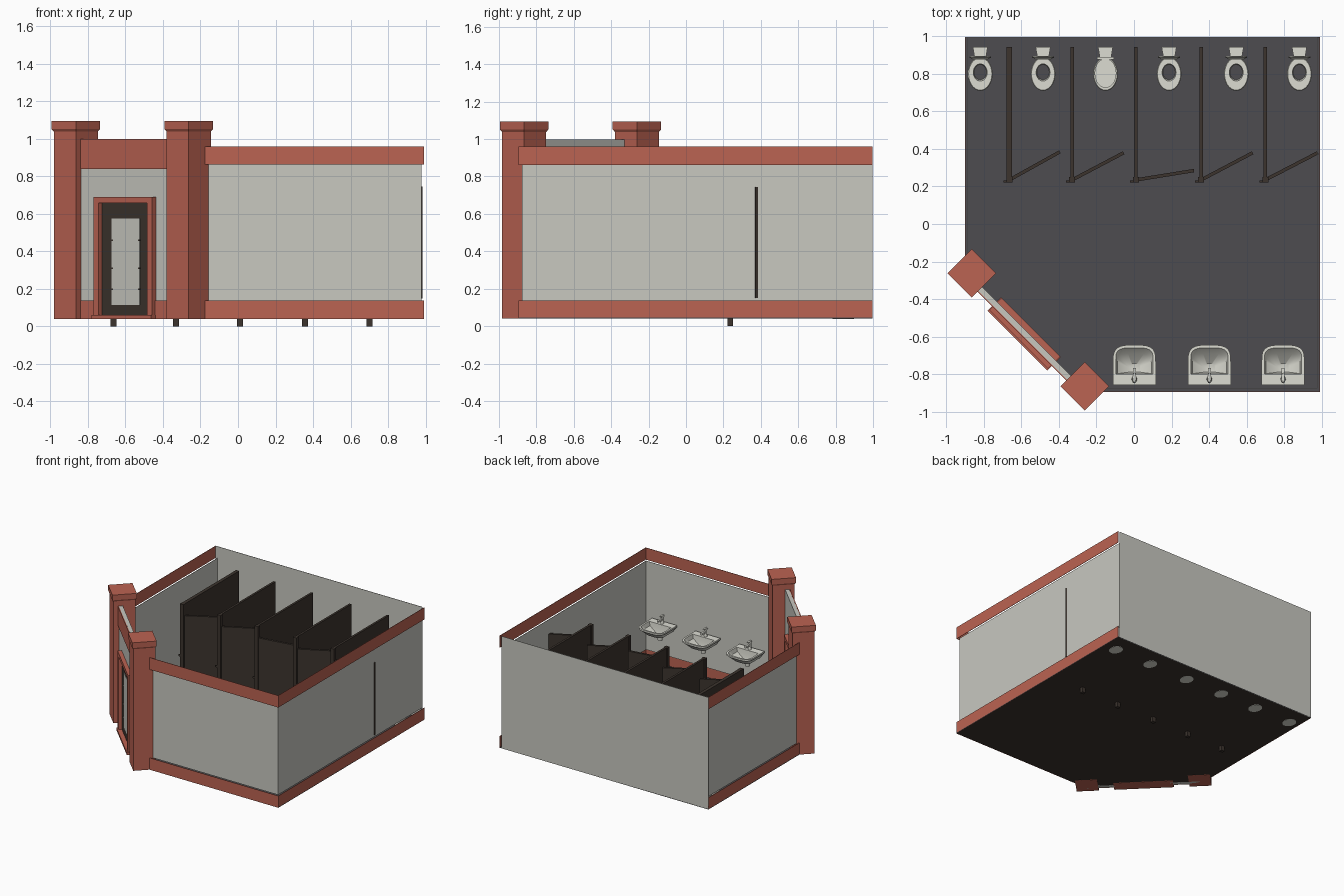
import bpy, bmesh, math
from mathutils import Matrix, Vector

if "Cube" in bpy.data.objects:
    bpy.data.objects.remove(bpy.data.objects["Cube"])


def mat(name, r, g, b):
    m = bpy.data.materials.new(name)
    m.diffuse_color = (r, g, b, 1)
    m.use_nodes = True
    m.node_tree.nodes["Principled BSDF"].inputs["Base Color"].default_value = m.diffuse_color
    return m


RED = mat("brick red", 0.50, 0.125, 0.085)
WALL = mat("wall grey", 0.58, 0.58, 0.53)
FLOOR = mat("floor slate", 0.075, 0.073, 0.08)
BROWN = mat("dark brown", 0.045, 0.034, 0.027)
PORC = mat("porcelain", 0.72, 0.72, 0.65)


def finish(name, bm, mats, smooth=False):
    bmesh.ops.recalc_face_normals(bm, faces=bm.faces)
    me = bpy.data.meshes.new(name)
    bm.to_mesh(me)
    bm.free()
    for m in mats:
        me.materials.append(m)
    if smooth:
        me.shade_smooth()
        me.set_sharp_from_angle(angle=math.radians(35))
    ob = bpy.data.objects.new(name, me)
    bpy.context.collection.objects.link(ob)
    return ob


def box(name, x0, x1, y0, y1, z0, z1, m, M=Matrix()):
    bm = bmesh.new()
    bmesh.ops.create_cube(bm, size=1)
    for v in bm.verts:
        v.co = M @ Vector((x0 + (v.co.x + .5) * (x1 - x0),
                           y0 + (v.co.y + .5) * (y1 - y0),
                           z0 + (v.co.z + .5) * (z1 - z0)))
    return finish(name, bm, [m])


def loft(name, rings, m, M=Matrix(), smooth=True):
    """Skin equal-length point rings and cap both ends."""
    bm = bmesh.new()
    vs = [[bm.verts.new(M @ Vector(p)) for p in r] for r in rings]
    n = len(vs[0])
    for a, b in zip(vs, vs[1:]):
        for i in range(n):
            bm.faces.new((a[i], a[(i + 1) % n], b[(i + 1) % n], b[i]))
    bm.faces.new(vs[0])
    bm.faces.new(vs[-1])
    return finish(name, bm, [m], smooth)


def oval(rx, ry, cy, z, n=28):
    return [(rx * math.cos(2 * math.pi * i / n),
             cy + ry * math.sin(2 * math.pi * i / n), z) for i in range(n)]


def square(h, z, cx=0, cy=0):
    return [(cx + h, cy + h, z), (cx - h, cy + h, z),
            (cx - h, cy - h, z), (cx + h, cy - h, z)]


X0, X1, Y0, Y1 = -0.902, 0.993, -0.893, 0.998
T, IN = 0.003, 0.015

# Floor with a cut corner, dark underside
bm = bmesh.new()
outline = [(X1, Y0), (X1, Y1), (X0, Y1), (X0, -0.268), (-0.277, Y0)]
f = bm.faces.new([bm.verts.new((x, y, 0.041)) for x, y in outline])
ext = bmesh.ops.extrude_face_region(bm, geom=[f])
for v in ext["geom"]:
    if isinstance(v, bmesh.types.BMVert):
        v.co.z = 0.046
for f in bm.faces:
    f.material_index = 1 if f.calc_center_median().z < 0.042 else 0
finish("floor", bm, [FLOOR, BROWN])

# Walls, slightly inside the red skirting and top bands
box("back_wall", X0, X1 - IN, Y1 - T, Y1, 0.04, 0.96, WALL)
box("front_wall", -0.22, X1 - IN, Y0 + IN, Y0 + IN + T, 0.135, 0.863, WALL)
box("right_wall", X1 - IN - T, X1 - IN, Y0 + IN, Y1, 0.135, 0.863, WALL)
box("left_wall", X0 + IN, X0 + IN + T, -0.22, Y1, 0.135, 0.863, WALL)
for tag, z0, z1 in (("skirting", 0.04, 0.137), ("top_band", 0.862, 0.96)):
    box("front_" + tag, -0.22, X1, Y0 - T, Y0, z0, z1, RED)
    box("right_" + tag, X1 - T, X1, Y0, Y1, z0, z1, RED)
    box("left_" + tag, X0, X0 + T, -0.22, Y1, z0, z1, RED)

# Diagonal entrance: local x runs along it, local -y faces out
E = Matrix.Translation((-0.583, -0.583, 0)) @ Matrix.Rotation(-math.pi / 4, 4, 'Z')
for s in (-1, 1):
    w = sorted((s * 0.2, s * 0.43))
    box("entrance_wall_side", *w, -0.015, 0.015, 0.04, 0.69, WALL, E)
    box("entrance_skirting", *w, -0.021, -0.0152, 0.04, 0.137, RED, E)
    w = sorted((s * 0.183, s * 0.221))
    box("door_jamb", *w, -0.046, 0.046, 0.04, 0.69, RED, E)
    # Pillars with flared caps
    c = (s * 0.426, 0.027)
    loft("pillar", [square(0.083, 0.04, *c), square(0.083, 1.04, *c)], RED, E, False)
    loft("pillar_cap", [square(0.083, 1.038, *c), square(0.092, 1.052, *c),
                        square(0.092, 1.095, *c)], RED, E, False)
box("entrance_wall_top", -0.43, 0.43, -0.015, 0.015, 0.69, 0.998, WALL, E)
box("entrance_lintel", -0.43, 0.43, -0.022, -0.0152, 0.84, 0.998, RED, E)
box("door_head", -0.221, 0.221, -0.046, 0.046, 0.658, 0.69, RED, E)
box("threshold", -0.225, 0.225, -0.055, 0.046, 0.04, 0.06, RED, E)
box("entrance_door", -0.183, 0.183, -0.02, 0.02, 0.06, 0.658, BROWN, E)
box("door_window", -0.106, 0.106, -0.023, 0.023, 0.115, 0.575, WALL, E)
for s in (-1, 1):
    for z in (0.195, 0.305, 0.455):
        w = sorted((s * 0.095, s * 0.108))
        box("window_clip", *w, -0.025, 0.025, z, z + 0.008, BROWN, E)

# Toilet stalls: partition, post, latch and open door
stalls = [(-0.665, 0.27, 0.15), (-0.33, 0.275, 0.145), (0.01, 0.31, 0.05),
          (0.358, 0.275, 0.145), (0.70, 0.28, 0.145)]
for i, (x, dx, dy) in enumerate(stalls):
    h = 0.014 if i == 0 else 0.009
    box("partition", x - h, x + h, 0.235, 0.945, 0.13, 0.84, BROWN)
    box("partition_post", x - 0.016, x + 0.016, 0.222, 0.25, 0.0, 0.84, BROWN)
    box("latch", x - 0.032, x - 0.008, 0.222, 0.232, 0.405, 0.42, BROWN)
    D = Matrix.Translation((x, 0.235, 0)) @ Matrix.Rotation(math.atan2(dy, dx), 4, 'Z')
    box("stall_door", 0.015, math.hypot(dx, dy), -0.009, 0.009, 0.15, 0.745, BROWN, D)

# Toilets: bowl, water, neck and lid (one closed)
for i, x in enumerate((-0.82, -0.485, -0.152, 0.187, 0.545, 0.882)):
    P = Matrix.Translation((x, 0, 0))
    loft("toilet_bowl", [oval(0.048, 0.058, 0.84, 0.039), oval(0.04, 0.055, 0.84, 0.07),
                         oval(0.045, 0.066, 0.825, 0.11), oval(0.06, 0.083, 0.803, 0.165),
                         oval(0.062, 0.088, 0.80, 0.185), oval(0.066, 0.09, 0.80, 0.188),
                         oval(0.066, 0.09, 0.80, 0.197), oval(0.062, 0.086, 0.80, 0.201),
                         oval(0.037, 0.046, 0.808, 0.201), oval(0.033, 0.04, 0.81, 0.17)], PORC, P)
    loft("toilet_water", [oval(0.034, 0.041, 0.81, 0.171), oval(0.034, 0.041, 0.81, 0.175)], FLOOR, P)
    loft("toilet_neck", [[(-0.04, 0.945, z), (0.04, 0.945, z), (0.027, 0.87, z), (-0.027, 0.87, z)]
                         for z in (0.1, 0.195)], PORC, P, False)
    lid = [oval(0.058, 0.078, -0.078, 0), oval(0.058, 0.078, -0.078, 0.007)]
    tilt = 0 if i == 2 else -math.radians(93)
    L = P @ Matrix.Translation((0, 0.882, 0.202)) @ Matrix.Rotation(tilt, 4, 'X')
    loft("toilet_lid", lid, PORC, L)
    box("lid_hinge", -0.045, 0.045, 0.876, 0.89, 0.197, 0.209, PORC, P)


def basin_ring(w, yb, yf, z, n=16):
    """Square back, rounded front."""
    r = (yf - yb) * 0.42
    pts = [(-w, yb, z), (w, yb, z)]
    for k in range(n + 1):
        a = math.pi * k / n
        c, s = math.cos(a), math.sin(a)
        pts.append((w * math.copysign(abs(c) ** 0.6, c), yf - r + r * max(s, 0) ** 0.6, z))
    return pts


# Wash basins with taps and drains
for x in (0.002, 0.402, 0.795):
    P = Matrix.Translation((x, 0, 0))
    loft("basin", [basin_ring(0.035, -0.85, -0.765, 0.325), basin_ring(0.075, -0.856, -0.70, 0.355),
                   basin_ring(0.108, -0.858, -0.652, 0.40), basin_ring(0.114, -0.858, -0.645, 0.405),
                   basin_ring(0.114, -0.858, -0.645, 0.418), basin_ring(0.099, -0.80, -0.66, 0.418),
                   basin_ring(0.09, -0.798, -0.69, 0.385), basin_ring(0.03, -0.79, -0.745, 0.345)], PORC, P)
    loft("basin_drain", [oval(0.018, 0.018, -0.80, 0.29, 12), oval(0.022, 0.022, -0.80, 0.335, 12)], PORC, P)
    loft("tap_body", [oval(0.015, 0.015, -0.828, 0.417, 12), oval(0.012, 0.012, -0.828, 0.43, 12),
                      oval(0.012, 0.012, -0.828, 0.472, 12)], PORC, P)
    box("tap_spout", -0.008, 0.008, -0.828, -0.768, 0.446, 0.46, PORC, P)
    loft("tap_lever", [oval(0.013, 0.02, -0.83, 0.473, 12), oval(0.009, 0.026, -0.818, 0.484, 12)], PORC, P)
